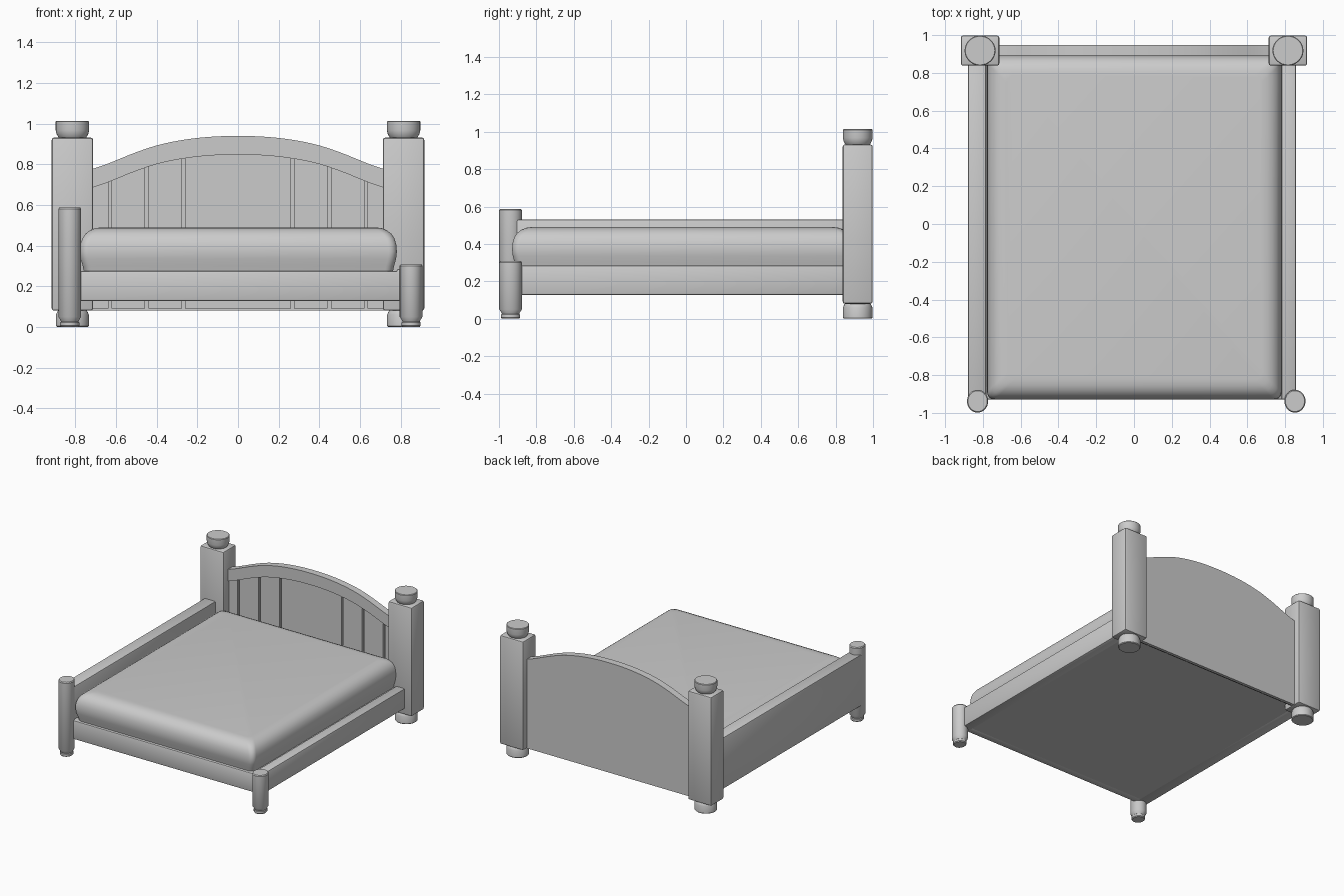
import bpy, bmesh, math

if "Cube" in bpy.data.objects:
    bpy.data.objects.remove(bpy.data.objects["Cube"])

def finish(name, bm, angle=35):
    bmesh.ops.recalc_face_normals(bm, faces=bm.faces)
    me = bpy.data.meshes.new(name)
    bm.to_mesh(me)
    bm.free()
    ob = bpy.data.objects.new(name, me)
    bpy.context.collection.objects.link(ob)
    bpy.ops.object.select_all(action='DESELECT')
    ob.select_set(True)
    bpy.context.view_layer.objects.active = ob
    bpy.ops.object.shade_smooth_by_angle(angle=math.radians(angle))
    return ob

def box(name, lo, hi, bevel=0.01):
    bm = bmesh.new()
    bmesh.ops.create_cube(bm, size=1)
    for v in bm.verts:
        v.co = [(lo[i] + hi[i]) / 2 + v.co[i] * (hi[i] - lo[i]) for i in range(3)]
    if bevel:
        bmesh.ops.bevel(bm, geom=bm.edges[:], offset=bevel, segments=2, profile=0.5, affect='EDGES')
    return finish(name, bm)

def loft(name, rings):
    bm = bmesh.new()
    rows = [[bm.verts.new(p) for p in r] for r in rings]
    n = len(rows[0])
    for a, b in zip(rows, rows[1:]):
        for i in range(n):
            bm.faces.new((a[i], a[(i + 1) % n], b[(i + 1) % n], b[i]))
    bm.faces.new(rows[0][::-1])
    bm.faces.new(rows[-1])
    return finish(name, bm)

def turned(name, cx, cy, profile, sy=1.0, n=32):
    circle = [(math.cos(2 * math.pi * i / n), math.sin(2 * math.pi * i / n)) for i in range(n)]
    return loft(name, [[(cx + r * c, cy + r * s * sy, z) for c, s in circle] for r, z in profile])

def extrude_xz(name, outline, y0, y1):
    bm = bmesh.new()
    f = bm.faces.new([bm.verts.new((x, y0, z)) for x, z in outline])
    ext = bmesh.ops.extrude_face_region(bm, geom=[f])
    for v in ext['geom']:
        if isinstance(v, bmesh.types.BMVert):
            v.co.y = y1
    return finish(name, bm)

# Headboard arch: ogee height at x, smoothed through a few points
ARCH = [(0, .94), (.13, .936), (.26, .922), (.39, .896), (.5, .86), (.6, .82), (.66, .796), (.73, .774)]

def arch(x):
    x = abs(x)
    pts = [(-ARCH[1][0], ARCH[1][1])] + ARCH + [(.8, .755)]
    for i in range(1, len(pts) - 2):
        (xa, a), (xb, b), (xc, c), (xd, d) = pts[i - 1:i + 3]
        if x <= xc + 1e-6:
            t, h = (x - xb) / (xc - xb), xc - xb
            m0, m1 = (c - a) / (xc - xa) * h, (d - b) / (xd - xb) * h
            return ((2*t**3 - 3*t*t + 1) * b + (t**3 - 2*t*t + t) * m0
                    + (3*t*t - 2*t**3) * c + (t**3 - t*t) * m1)
    return ARCH[-1][1]

def span(a, b, n):
    return [a + (b - a) * i / n for i in range(n + 1)]

xs = span(-.73, .73, 40)
# Back panel
extrude_xz("headboard_panel", [(-.73, .08), (.73, .08)] + [(x, arch(x)) for x in xs[::-1]], .925, .948)
# Arched top rail
extrude_xz("headboard_arch_rail", [(x, arch(x) - .092) for x in xs] + [(x, arch(x)) for x in xs[::-1]], .893, .93)
# Planks with narrow grooves between
edges = [-.73, -.63, -.449, -.268, .268, .449, .63, .73]
for i, (a, b) in enumerate(zip(edges, edges[1:])):
    px = span(a + .008, b - .008, 12)
    extrude_xz(f"headboard_plank_{i}", [(px[0], .09), (px[-1], .09)] + [(x, arch(x) - .09) for x in px[::-1]], .907, .93)

# Head posts with turned feet and caps
for side, s in (("left", -1), ("right", 1)):
    cx = .815 * s
    box(f"head_post_{side}", (cx - .102, .838, .08), (cx + .102, .998, .932), .012)
    turned(f"head_post_cap_{side}", cx, .918,
           [(.062, .925), (.07, .935), (.078, .95), (.082, .967), (.082, 1.01), (.078, 1.014)], .97)
    turned(f"head_post_foot_{side}", cx, .918,
           [(.076, 0), (.081, .005), (.081, .06), (.076, .072), (.068, .085)], .97)

# Front posts: tall left one, short right one
for side, cx, top in (("left", -.828, .588), ("right", .852, .308)):
    turned(f"front_post_{side}", cx, -.938,
           [(.042, 0), (.047, .006), (.047, .022), (.043, .026), (.045, .032), (.056, .05),
            (.056, top - .007), (.051, top)], 1.08)

# Side rails, foot rail and base
box("left_rail", (-.88, -.93, .127), (-.782, .86, .53))
box("right_rail", (.78, -.93, .127), (.858, .86, .285))
box("foot_rail", (-.80, -.93, .127), (.80, -.86, .275))
box("bed_base", (-.79, -.9, .127), (.79, .90, .27), 0)

# Mattress: rounded, slightly bulging sides
def rounded_rect(inset, r, z):
    x0, x1, y0, y1 = -.778 + inset, .782 - inset, -.93 + inset, .893 - inset
    ring = []
    for k, (cx, cy) in enumerate(((x1 - r, y1 - r), (x0 + r, y1 - r), (x0 + r, y0 + r), (x1 - r, y0 + r))):
        for j in range(7):
            a = math.pi / 2 * (k + j / 6)
            ring.append((cx + r * math.cos(a), cy + r * math.sin(a), z))
    return ring

sections = [(.022, .262), (.014, .30), (.004, .335), (0, .37), (.003, .405), (.012, .435),
            (.028, .459), (.05, .476), (.075, .486), (.105, .49)]
loft("mattress", [rounded_rect(i, .04, z) for i, z in sections])
